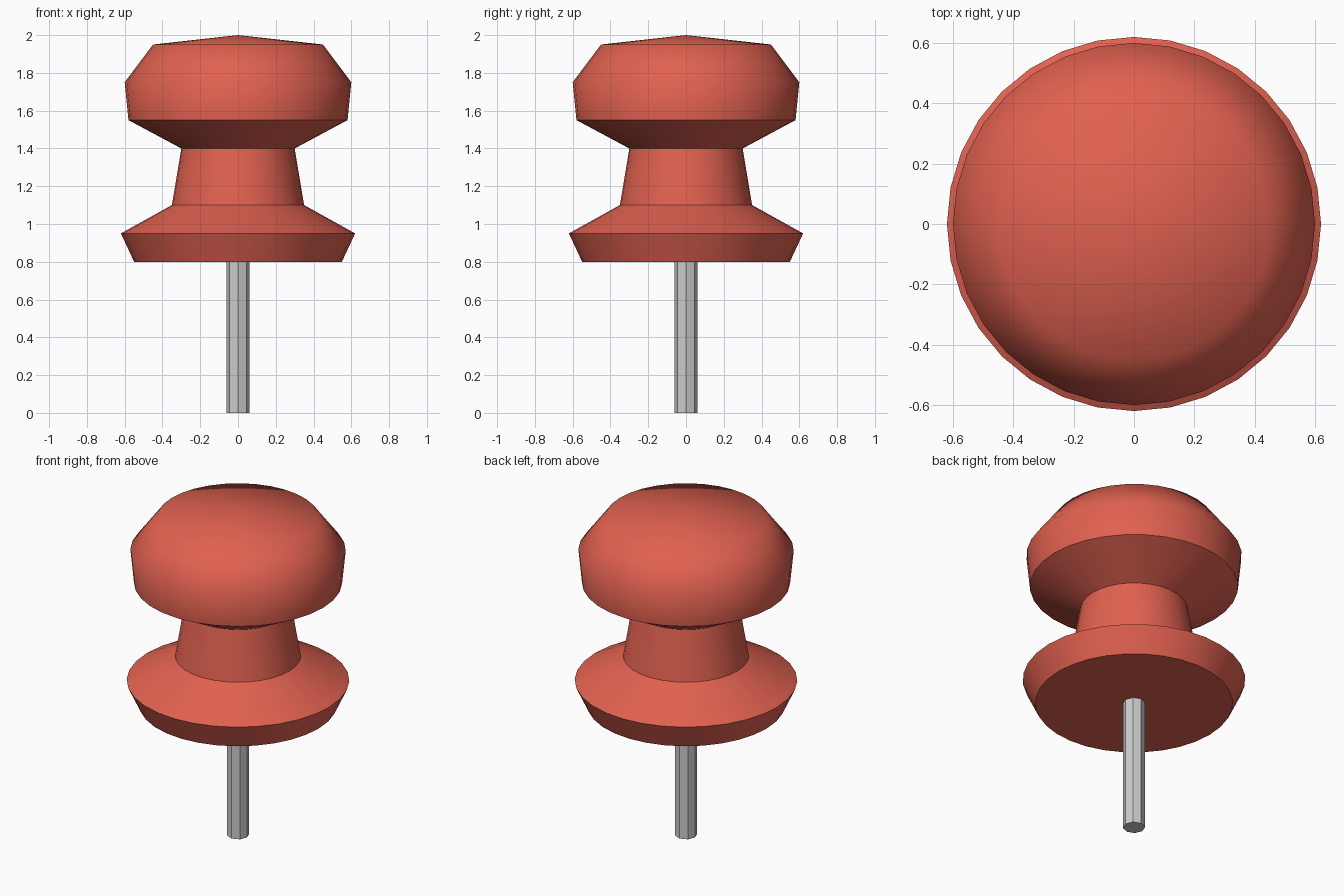
import bpy, bmesh, math

if "Cube" in bpy.data.objects:
    bpy.data.objects.remove(bpy.data.objects["Cube"])


def material(name, color):
    m = bpy.data.materials.new(name)
    m.diffuse_color = color
    m.use_nodes = True
    m.node_tree.nodes["Principled BSDF"].inputs["Base Color"].default_value = m.diffuse_color
    return m


def lathe(name, profile, sides, mat=None):
    """Revolve (radius, z) points about z; a zero radius makes a pole."""
    bm = bmesh.new()
    rings = []
    for r, z in profile:
        if r == 0:
            rings.append([bm.verts.new((0, 0, z))] * sides)
        else:
            rings.append([bm.verts.new((r * math.cos(2 * math.pi * i / sides),
                                        r * math.sin(2 * math.pi * i / sides), z))
                          for i in range(sides)])
    for a, b in zip(rings, rings[1:]):
        for i in range(sides):
            j = (i + 1) % sides
            bm.faces.new(list(dict.fromkeys((a[i], a[j], b[j], b[i]))))
    # Close the open ends
    if profile[0][0] > 0:
        bm.faces.new(rings[0][::-1])
    if profile[-1][0] > 0:
        bm.faces.new(rings[-1])
    bmesh.ops.recalc_face_normals(bm, faces=bm.faces)
    me = bpy.data.meshes.new(name)
    bm.to_mesh(me)
    bm.free()
    ob = bpy.data.objects.new(name, me)
    bpy.context.collection.objects.link(ob)
    if mat:
        me.materials.append(mat)
    return ob


# Red grip: flared collar, waist and domed head
grip = lathe("grip", [(0.55, 0.8), (0.62, 0.95), (0.35, 1.1), (0.30, 1.4),
                      (0.58, 1.55), (0.60, 1.75), (0.45, 1.95), (0, 2.0)],
             32, material("red_plastic", (0.75, 0.12, 0.08, 1)))
bpy.context.view_layer.objects.active = grip
grip.select_set(True)
bpy.ops.object.shade_smooth_by_angle(angle=math.radians(49))

# Faceted metal pin
lathe("pin", [(0.062, 0.0), (0.062, 0.8)], 8)
